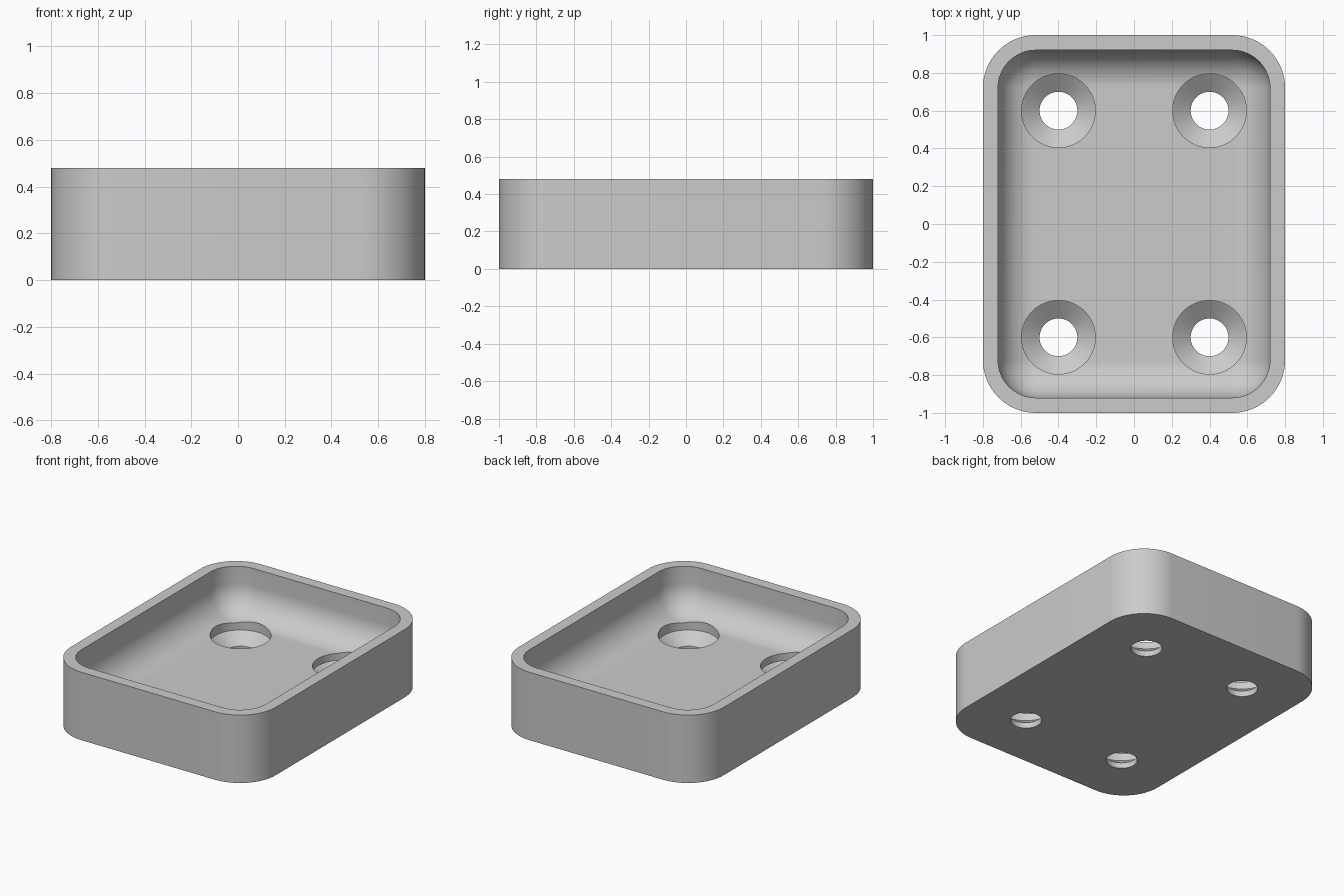
import bpy, bmesh, math

if "Cube" in bpy.data.objects:
    bpy.data.objects.remove(bpy.data.objects["Cube"], do_unlink=True)

HALF_X, HALF_Y, HEIGHT = 0.8, 1.0, 0.48
CORNER, WALL, FLOOR = 0.28, 0.08, 0.16
FILLET = CORNER - WALL
STEPS = 16

grey = bpy.data.materials.new("light grey")
grey.use_nodes = True
grey.diffuse_color = (0.6, 0.6, 0.6, 1)
grey.node_tree.nodes["Principled BSDF"].inputs["Base Color"].default_value = (0.6, 0.6, 0.6, 1)


def make_object(name, bm):
    bmesh.ops.remove_doubles(bm, verts=bm.verts, dist=1e-5)
    bmesh.ops.recalc_face_normals(bm, faces=bm.faces)
    mesh = bpy.data.meshes.new(name)
    bm.to_mesh(mesh)
    bm.free()
    mesh.materials.append(grey)
    obj = bpy.data.objects.new(name, mesh)
    bpy.context.collection.objects.link(obj)
    return obj


def loft(name, rings):
    """Join closed rings of points into a capped solid."""
    bm = bmesh.new()
    loops = [[bm.verts.new(p) for p in ring] for ring in rings]
    for a, b in zip(loops, loops[1:]):
        for i in range(len(a)):
            j = (i + 1) % len(a)
            bm.faces.new((a[i], a[j], b[j], b[i]))
    bm.faces.new(loops[0])
    bm.faces.new(loops[-1])
    return make_object(name, bm)


def rounded_ring(inset, z):
    """Rounded rectangle, inset from the outer wall."""
    r = max(CORNER - inset, 0)
    points = []
    for k, (sx, sy) in enumerate([(1, 1), (-1, 1), (-1, -1), (1, -1)]):
        for i in range(STEPS + 1):
            a = math.pi / 2 * (k + i / STEPS)
            points.append((sx * (HALF_X - CORNER) + r * math.cos(a),
                           sy * (HALF_Y - CORNER) + r * math.sin(a), z))
    return points


def circle(cx, cy, r, z, n=64):
    return [(cx + r * math.cos(math.tau * i / n),
             cy + r * math.sin(math.tau * i / n), z) for i in range(n)]


# Tray: outer wall, flat rim, inner wall and rounded transition to the floor
rings = [rounded_ring(0, 0), rounded_ring(0, HEIGHT), rounded_ring(WALL, HEIGHT)]
for i in range(STEPS + 1):
    a = math.pi / 2 * i / STEPS
    rings.append(rounded_ring(WALL + FILLET * (1 - math.cos(a)),
                              FLOOR + FILLET * (1 - math.sin(a))))
tray = loft("tray", rings)
bpy.context.view_layer.objects.active = tray
tray.select_set(True)

# Four countersunk screw holes: bore, cone, then straight recess
hole_profile = [(0.1, -0.1), (0.1, 0.04), (0.195, 0.11), (0.195, 0.4)]
for x in (-0.4, 0.4):
    for y in (-0.6, 0.6):
        cutter = loft("hole_cutter", [circle(x, y, r, z) for r, z in hole_profile])
        cutter.hide_render = True
        cut = tray.modifiers.new("screw_hole", "BOOLEAN")
        cut.operation = "DIFFERENCE"
        cut.solver = "EXACT"
        cut.object = cutter
        bpy.ops.object.modifier_apply(modifier=cut.name)
        bpy.data.objects.remove(cutter, do_unlink=True)

bpy.ops.object.shade_smooth_by_angle(angle=math.radians(30))
